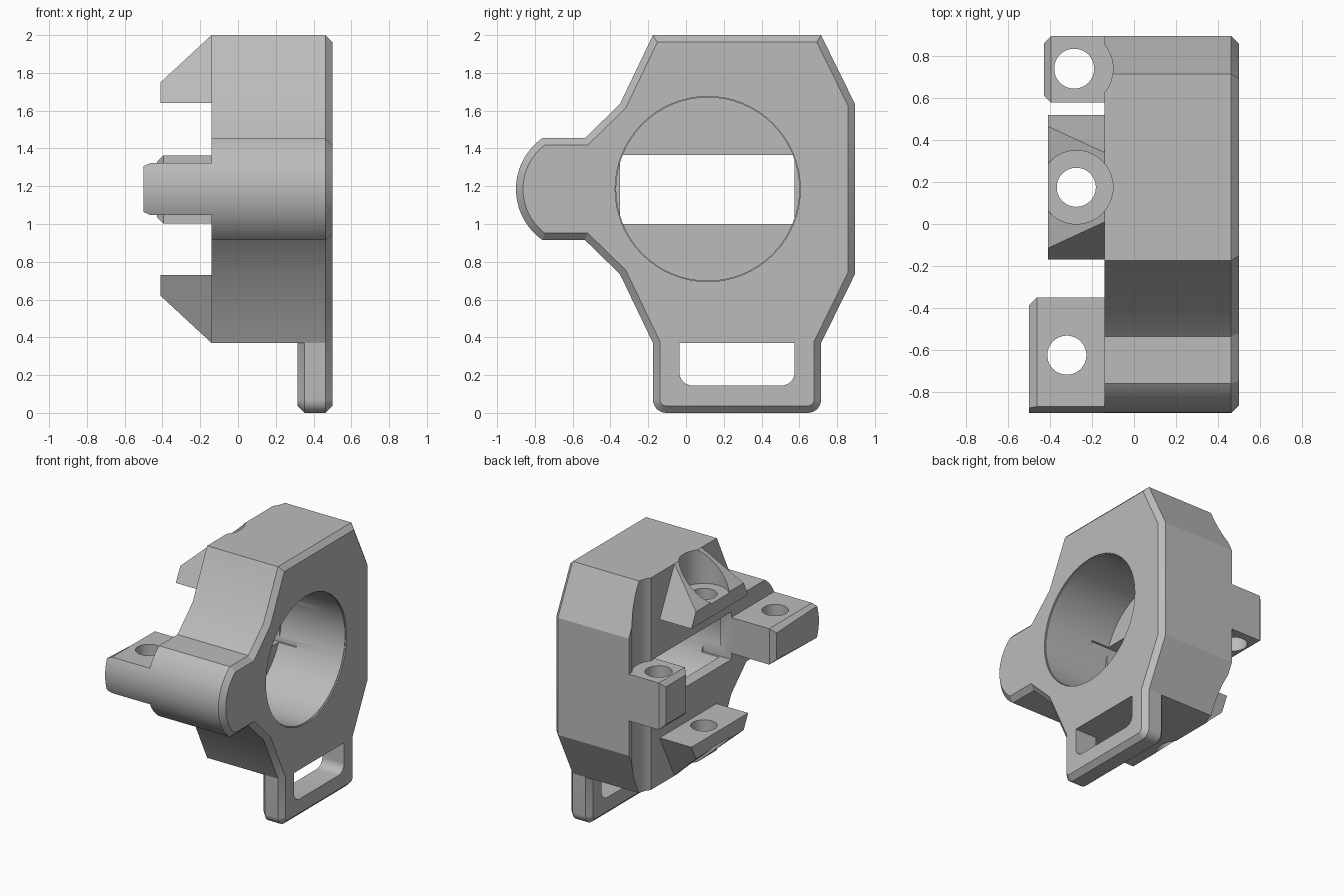
import bpy, bmesh, math
from mathutils import Vector

cube = bpy.data.objects.get("Cube")
if cube:
    bpy.data.objects.remove(cube, do_unlink=True)

grey = bpy.data.materials.new("light_grey")
grey.use_nodes = True
colour = (0.5, 0.5, 0.5, 1)
grey.diffuse_color = colour
grey.node_tree.nodes["Principled BSDF"].inputs["Base Color"].default_value = colour

MID = 1.185      # height of the symmetry plane
BACK = -0.14     # rear face of the housing


def make(name, bm):
    bmesh.ops.recalc_face_normals(bm, faces=bm.faces)
    mesh = bpy.data.meshes.new(name)
    bm.to_mesh(mesh)
    bm.free()
    mesh.materials.append(grey)
    obj = bpy.data.objects.new(name, mesh)
    bpy.context.collection.objects.link(obj)
    return obj


def prism(name, outline, x0, x1, chamfer=0, ends=(), keep=lambda m: True):
    """Extrude a (y, z) outline along x and chamfer the rims at the listed ends."""
    bm = bmesh.new()
    face = bm.faces.new([bm.verts.new((x0, y, z)) for y, z in outline])
    new = bmesh.ops.extrude_face_region(bm, geom=[face])["geom"]
    for v in new:
        if isinstance(v, bmesh.types.BMVert):
            v.co.x = x1
    bmesh.ops.recalc_face_normals(bm, faces=bm.faces)
    rims = [e for e in bm.edges for x in ends
            if all(abs(v.co.x - x) < 1e-5 for v in e.verts)
            and keep((e.verts[0].co + e.verts[1].co) / 2)]
    if rims:
        bmesh.ops.bevel(bm, geom=rims, offset=chamfer, segments=1, affect='EDGES')
    return make(name, bm)


def rect(y0, y1, z0, z1):
    return [(y0, z0), (y1, z0), (y1, z1), (y0, z1)]


def arc(cy, cz, r, start, end, n):
    angles = [math.radians(start + (end - start) * i / n) for i in range(n + 1)]
    return [(cy + r * math.cos(a), cz + r * math.sin(a)) for a in angles]


def pin(x, y, r, z0, z1):
    """Upright round cutter."""
    bm = bmesh.new()
    bmesh.ops.create_cone(bm, cap_ends=True, segments=64, radius1=r, radius2=r, depth=z1 - z0)
    bmesh.ops.translate(bm, verts=bm.verts, vec=(x, y, (z0 + z1) / 2))
    return make("cutter", bm)


def cut(parts, cutters):
    for c in cutters:
        for part in parts:
            mod = part.modifiers.new("cut", 'BOOLEAN')
            mod.operation, mod.solver, mod.object = 'DIFFERENCE', 'EXACT', c
            bpy.context.view_layer.objects.active = part
            bpy.ops.object.modifier_apply(modifier=mod.name)
        bpy.data.objects.remove(c, do_unlink=True)


# Shared outline: octagonal body with a rounded arm on the front side
arm_angle = math.degrees(math.asin(0.27 / 0.33))
arm = arc(-0.57, MID, 0.33, 180 - arm_angle, 180 + arm_angle, 32)
upper = [(0.715, 0.37), (0.895, 0.735), (0.895, 1.635), (0.715, 2), (-0.175, 2),
         (-0.35, 1.635), (-0.535, 1.455)] + arm + [(-0.535, 0.915), (-0.35, 0.735), (-0.175, 0.37)]
foot = arc(-0.105, 0.07, 0.07, 180, 270, 8) + arc(0.645, 0.07, 0.07, 270, 360, 8)

housing = prism("housing", upper, BACK, 0.36)
plate = prism("face_plate", upper + foot, 0.315, 0.5, 0.037, (0.315, 0.5))

# Main bore, rear slot and strap slot
bore = prism("cutter", arc(0.115, MID, 0.485, 0, 354.375, 63), -0.05, 0.7)
bore_lip = prism("cutter", arc(0.115, MID, 0.49, 0, 354.375, 63), 0.49, 0.7)
cut([housing, plate], [bore])
cut([plate], [bore_lip])
cut([housing], [prism("cutter", rect(-0.35, 0.575, 1.0, 1.365), -0.3, 0.1)])
strap = arc(0.035, 0.215, 0.07, 180, 270, 8) + arc(0.505, 0.215, 0.07, 270, 360, 8)
cut([plate], [prism("cutter", strap + [(0.575, 0.37), (-0.035, 0.37)], 0.2, 0.7)])

# Screwdriver groove in the rear face
cut([housing], [pin(-0.28, 0.74, 0.18, 0.2, 2.2)])

# Mirrored wedge lugs
side_shape = [(-0.12, 1.64), (-0.41, 1.64), (-0.41, 1.75), (BACK, 2), (-0.12, 2)]
lugs = []
for name, flip in (("upper_lug", 1), ("lower_lug", -1)):
    bm = bmesh.new()
    for x, z in side_shape:
        half = 0.345 - 0.5 * (z - 1.64)
        for s in (-1, 1):
            bm.verts.new(Vector((x, 0.175 + s * half, MID + flip * (z - MID))))
    bmesh.ops.convex_hull(bm, input=bm.verts)
    bmesh.ops.dissolve_limit(bm, angle_limit=0.01, verts=bm.verts, edges=bm.edges)
    lugs.append(make(name, bm))

# Counterbores and screw holes in the lugs
for lug, low, high in ((lugs[0], 1.74, 2.2), (lugs[1], 0.2, 2 * MID - 1.74)):
    cut([housing, lug], [pin(-0.275, 0.175, 0.175, low, high)])
    cut([lug], [pin(-0.275, 0.175, 0.093, 0.1, 2.3)])

# Rounded front peg and rear block with their screw holes
peg_angle = math.degrees(math.asin(0.138 / 0.33))
peg_shape = arc(-0.57, MID, 0.33, 180 - peg_angle, 180 + peg_angle, 16)
peg = prism("front_peg", peg_shape + [(-0.35, 1.047), (-0.35, 1.323)], -0.5, -0.12,
            0.037, (-0.5,), lambda m: m.y > -0.85)
cut([peg], [pin(-0.32, -0.625, 0.093, 0.5, 1.8)])
block = prism("rear_block", rect(0.578, 0.895, 1.003, 1.363), -0.43, -0.08, 0.035, (-0.43,))
cut([block], [pin(-0.285, 0.74, 0.095, 0.5, 1.8)])

# Soft shading on the round surfaces
for part in [housing, plate, peg, block] + lugs:
    bpy.ops.object.select_all(action='DESELECT')
    part.select_set(True)
    bpy.context.view_layer.objects.active = part
    bpy.ops.object.shade_smooth_by_angle(angle=math.radians(25))
